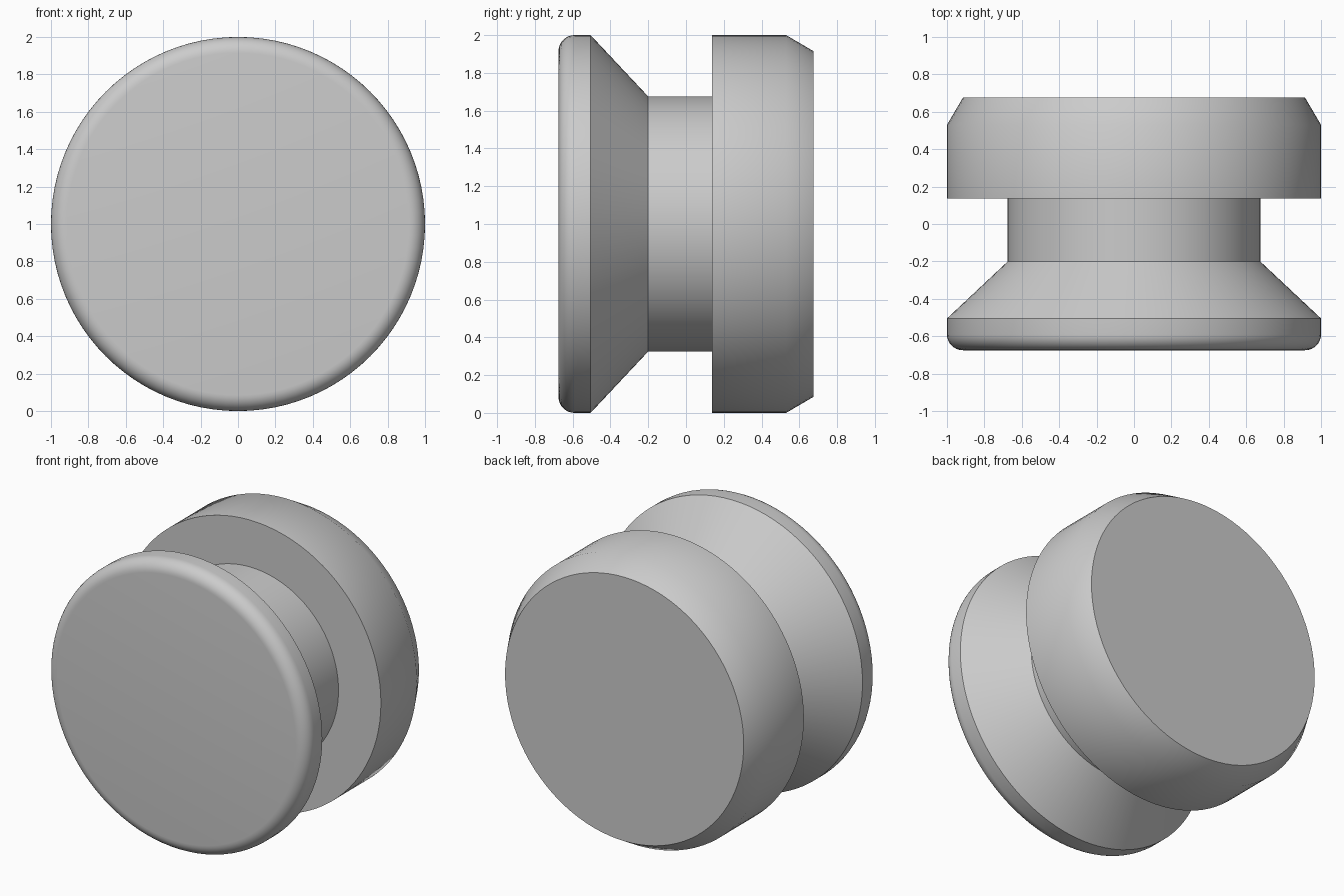
import bpy, bmesh, math

cube = bpy.data.objects.get("Cube")
if cube:
    bpy.data.objects.remove(cube, do_unlink=True)

grey = bpy.data.materials.new("plain grey")
grey.use_nodes = True
colour = (0.6, 0.6, 0.6, 1)
grey.diffuse_color = colour
grey.node_tree.nodes["Principled BSDF"].inputs["Base Color"].default_value = colour

SIDES = 96
CENTRE_Z = 1.0


def turned_part(name, profile):
    """Turn a (radius, y) profile around the front-to-back axis and cap both ends."""
    bm = bmesh.new()
    rings = []
    for r, y in profile:
        angles = [2 * math.pi * i / SIDES for i in range(SIDES)]
        rings.append([bm.verts.new((r * math.cos(a), y, CENTRE_Z + r * math.sin(a)))
                      for a in angles])
    for a, b in zip(rings, rings[1:]):
        for i in range(SIDES):
            j = (i + 1) % SIDES
            bm.faces.new((a[i], a[j], b[j], b[i]))
    bm.faces.new(rings[0])
    bm.faces.new(rings[-1])
    bmesh.ops.recalc_face_normals(bm, faces=bm.faces)
    mesh = bpy.data.meshes.new(name)
    bm.to_mesh(mesh)
    bm.free()
    obj = bpy.data.objects.new(name, mesh)
    bpy.context.collection.objects.link(obj)
    mesh.materials.append(grey)
    bpy.ops.object.select_all(action="DESELECT")
    obj.select_set(True)
    bpy.context.view_layer.objects.active = obj
    bpy.ops.object.shade_smooth_by_angle(angle=math.radians(35))
    return obj


# Rounded front rim, conical shoulder, neck, then the chamfered rear disc
ROUND, FRONT, STEPS = 0.085, -0.675, 8
rim = []
for k in range(STEPS + 1):
    t = math.pi / 2 * k / STEPS
    rim.append((1 - ROUND + ROUND * math.sin(t), FRONT + ROUND * (1 - math.cos(t))))
shoulder_and_neck = [(1, -0.505), (0.675, -0.2), (0.675, 0.137)]
rear_disc = [(1, 0.137), (1, 0.53), (0.915, 0.675)]
turned_part("grooved_knob", rim + shoulder_and_neck + rear_disc)
